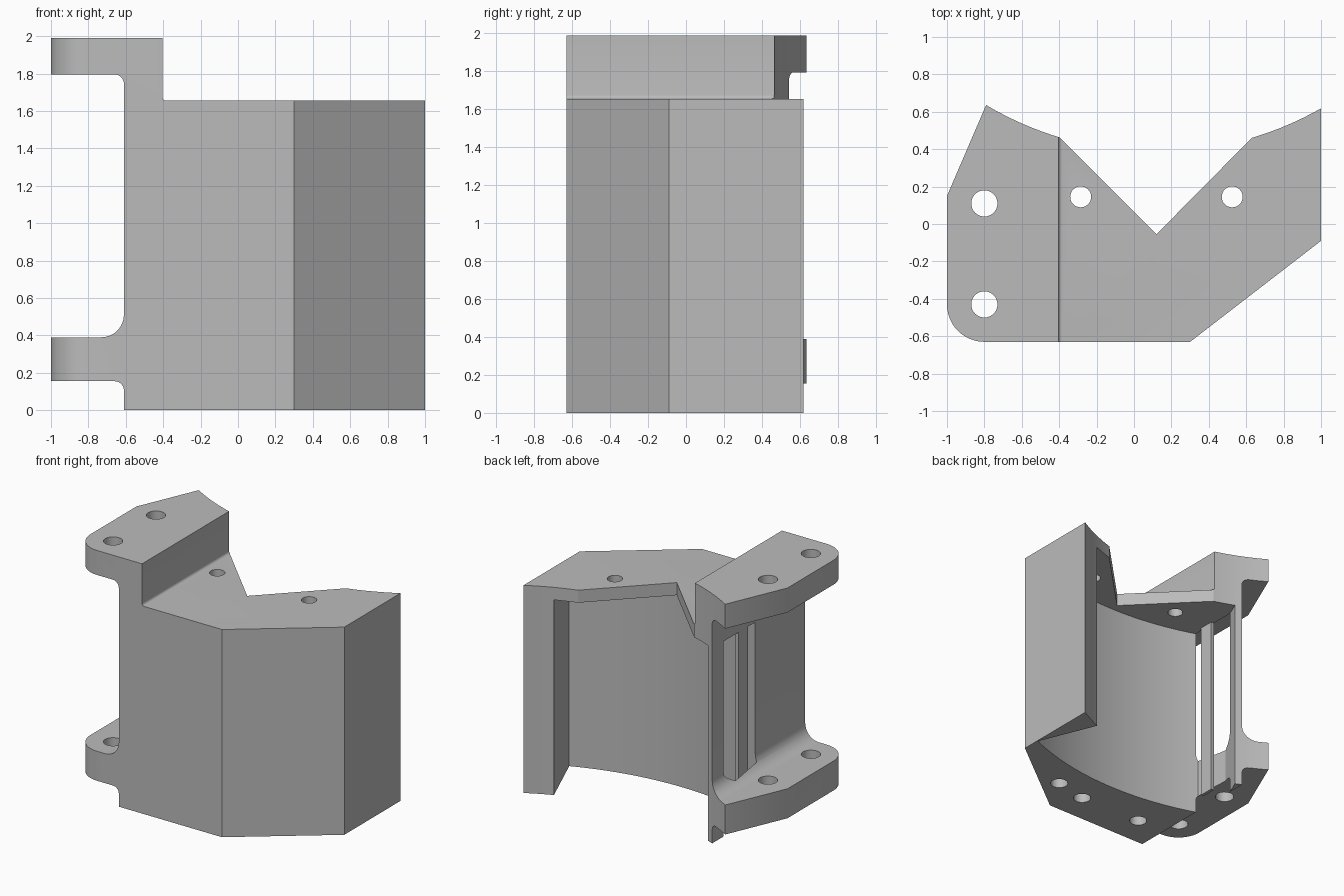
import bpy, math
from math import sin, cos, radians

cube = bpy.data.objects.get("Cube")
if cube:
    bpy.data.objects.remove(cube, do_unlink=True)

grey = bpy.data.materials.new("plain grey")
grey.use_nodes = True
colour = (0.5, 0.5, 0.5, 1)
grey.diffuse_color = colour
grey.node_tree.nodes["Principled BSDF"].inputs["Base Color"].default_value = colour


def arc(cx, cy, r, a0, a1, n=8):
    """Points along an arc, angles in degrees."""
    steps = [radians(a0 + (a1 - a0) * i / n) for i in range(n + 1)]
    return [(cx + r * cos(a), cy + r * sin(a)) for a in steps]


def prism(name, outline, low, high, along="z"):
    """Extrude an outline along z, or an x-z outline along y."""
    def place(p, t):
        return (p[0], p[1], t) if along == "z" else (p[0], t, p[1])
    n = len(outline)
    verts = [place(p, t) for t in (low, high) for p in outline]
    faces = [list(range(n))[::-1], list(range(n, 2 * n))]
    faces += [[i, (i + 1) % n, n + (i + 1) % n, n + i] for i in range(n)]
    if along == "y":
        faces = [f[::-1] for f in faces]
    mesh = bpy.data.meshes.new(name)
    mesh.from_pydata(verts, [], faces)
    mesh.materials.append(grey)
    obj = bpy.data.objects.new(name, mesh)
    bpy.context.collection.objects.link(obj)
    return obj


def combine(target, tool, operation):
    """Apply a boolean and discard the tool."""
    mod = target.modifiers.new("cut", 'BOOLEAN')
    mod.operation, mod.object, mod.solver = operation, tool, 'EXACT'
    bpy.context.view_layer.objects.active = target
    bpy.ops.object.modifier_apply(modifier=mod.name)
    bpy.data.objects.remove(tool, do_unlink=True)


# Shared centre of the curved back edge and the curved cavity wall
CX, CY, R_BACK, R_WALL, SPREAD = 0.12, 2.17, 1.784, 2.29, 22.4

# Plan outline with rounded corner, curved back and V notch
plan = arc(-0.8, -0.43, 0.2, 180, 270, 12) + [(0.3, -0.63), (1, -0.09)]
plan += arc(CX, CY, R_BACK, 299.55, 286.6)
plan += [(CX, -0.055)]
plan += arc(CX, CY, R_BACK, 253.2, 239.3) + [(-1, 0.15)]
body = prism("bracket_body", plan, -0.1, 2.1)

# Front silhouette with upper and lower flanges
side = [(-0.61, 0), (1, 0), (1, 1.655)]
side += arc(-0.385, 1.675, 0.02, 270, 180, 4)
side += [(-0.405, 1.99), (-1, 1.99), (-1, 1.795)]
side += arc(-0.66, 1.745, 0.05, 90, 0)
side += arc(-0.73, 0.51, 0.12, 0, -90)
side += [(-1, 0.39), (-1, 0.155)]
side += arc(-0.66, 0.105, 0.05, 90, 0)
combine(body, prism("silhouette", side, -1, 1, "y"), 'INTERSECT')

# Curved cavity under the top plate, breaking out through the flange side
ring = arc(CX, CY, R_WALL, 270 - SPREAD, 270 + SPREAD, 40)
ring += arc(CX, CY, 1.6, 270 + SPREAD, 270 - SPREAD, 20)
left_ray = CY - (CX + 0.65) / math.tan(radians(SPREAD))
ring = [(-0.65, left_ray)] + [p for p in ring if p[0] > -0.65]
combine(body, prism("cavity", ring, -0.1, 1.555), 'DIFFERENCE')

# Screw holes: flange, top plate and blind holes underneath
holes = [(-0.8, y, 0.07, -0.1, 2.1) for y in (0.11, -0.43)]
holes += [(x, 0.145, 0.056, 1.4, 1.8) for x in (-0.285, 0.525)]
holes += [(x, y, 0.065, -0.1, 0.3)
          for x, y in ((0.46, -0.33), (0.185, -0.39), (-0.36, -0.38))]
for x, y, r, low, high in holes:
    circle = arc(x, y, r, 0, 360, 32)[:-1]
    combine(body, prism("hole", circle, low, high), 'DIFFERENCE')

# Upright bar across the side opening
bar = [(-0.61, 0.09), (-0.585, 0.09), (-0.585, 0.21), (-0.61, 0.21)]
window_bar = prism("window_bar", bar, 0.1, 1.56)

# Smooth the curves, keep the corners crisp
bpy.ops.object.select_all(action='DESELECT')
body.select_set(True)
bpy.context.view_layer.objects.active = body
bpy.ops.object.shade_smooth_by_angle(angle=radians(25))
